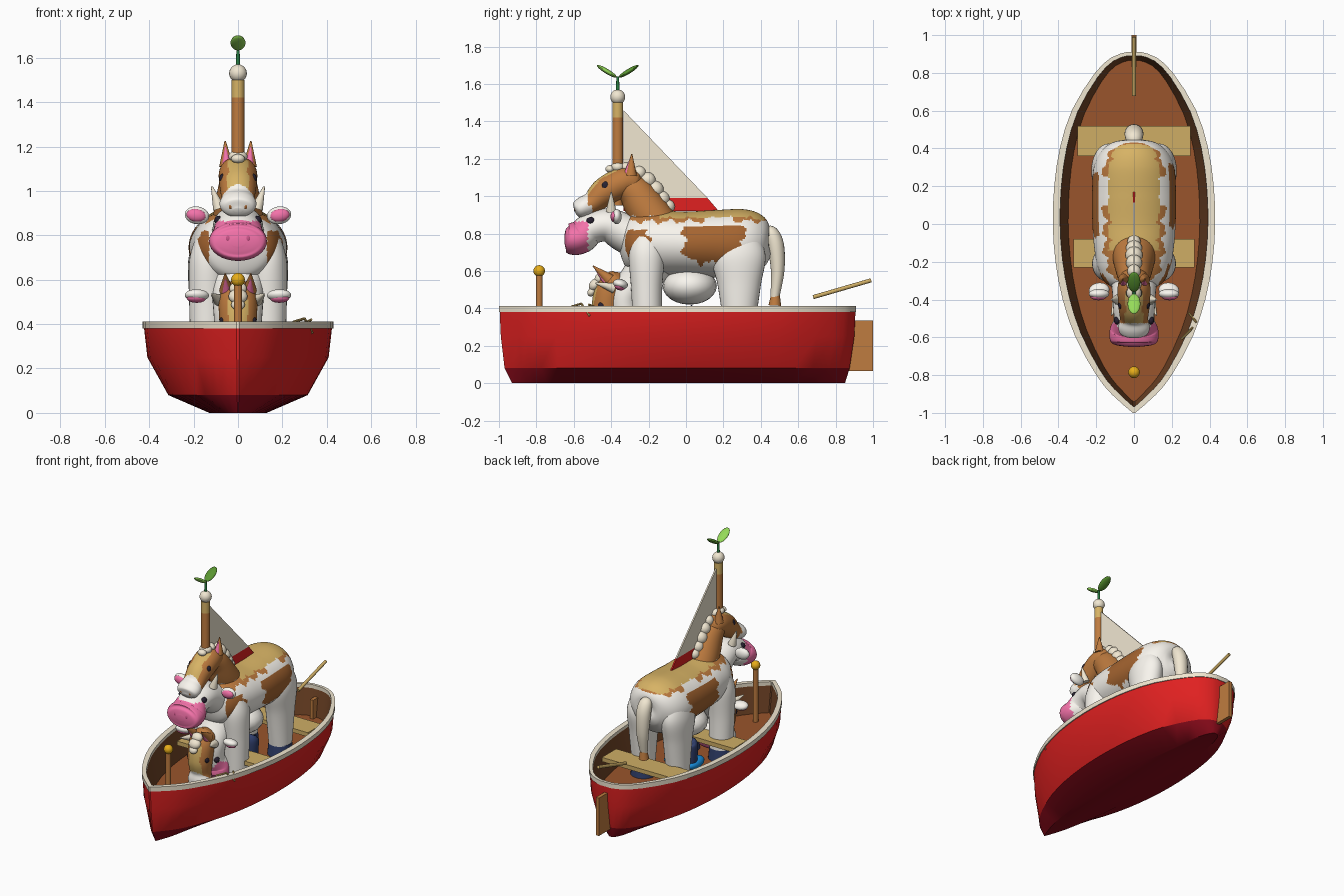
import bpy, bmesh, math
from mathutils import Matrix, Vector, Euler

if "Cube" in bpy.data.objects:
    bpy.data.objects.remove(bpy.data.objects["Cube"])

COLORS = {'red': (.75, .015, .015), 'dark_red': (.25, .003, .01), 'cream': (.88, .8, .64), 'plank': (.62, .42, .13),
          'floor': (.32, .09, .025), 'inner': (.17, .06, .02), 'white': (.95, .92, .86), 'brown': (.52, .2, .05),
          'patch': (.38, .13, .03), 'yellow': (.68, .45, .13), 'pink': (.9, .17, .4), 'dark_pink': (.6, .09, .25),
          'black': (.02, .015, .03), 'gold': (.8, .42, .01), 'green': (.02, .2, .05), 'leaf': (.1, .3, .03),
          'light_leaf': (.3, .7, .1), 'navy': (.03, .05, .15), 'blue': (.01, .3, .8)}
M = {}
for k, c in COLORS.items():
    M[k] = bpy.data.materials.new(k)
    M[k].diffuse_color = (*c, 1)


def finish(bm, name, mats, angle=40):
    bmesh.ops.recalc_face_normals(bm, faces=bm.faces)
    me = bpy.data.meshes.new(name)
    bm.to_mesh(me)
    bm.free()
    for m in mats:
        me.materials.append(M[m])
    me.polygons.foreach_set('use_smooth', [True] * len(me.polygons))
    me.set_sharp_from_angle(angle=math.radians(angle))
    ob = bpy.data.objects.new(name, me)
    bpy.context.collection.objects.link(ob)
    return ob


def ball(name, p, r, mat, rot=(0, 0, 0)):
    bm = bmesh.new()
    r = r if isinstance(r, tuple) else (r, r, r)
    bmesh.ops.create_uvsphere(bm, u_segments=20, v_segments=12, radius=1,
                              matrix=Matrix.LocRotScale(Vector(p), Euler(rot), Vector(r)))
    return finish(bm, name, [mat])


def rod(name, a, b, r1, r2, mat, seg=16):
    a, b = Vector(a), Vector(b)
    bm = bmesh.new()
    q = (b - a).to_track_quat('Z', 'Y')
    bmesh.ops.create_cone(bm, cap_ends=True, segments=seg, radius1=r1, radius2=r2, depth=(b - a).length,
                          matrix=Matrix.LocRotScale((a + b) / 2, q, None))
    return finish(bm, name, [mat])


def box(name, p, size, mat):
    bm = bmesh.new()
    bmesh.ops.create_cube(bm, size=1, matrix=Matrix.LocRotScale(Vector(p), None, Vector(size)))
    return finish(bm, name, [mat])


def smooth_path(pts, n):
    # Catmull-Rom interpolation of tuples
    out = []
    for i in range(len(pts) - 1):
        p0, p1, p2, p3 = (pts[max(0, min(len(pts) - 1, i + k))] for k in (-1, 0, 1, 2))
        for s in range(n):
            t = s / n
            out.append([.5 * (2 * b + (c - a) * t + (2 * a - 5 * b + 4 * c - d) * t * t + (3 * b - a - 3 * c + d) * t ** 3)
                        for a, b, c, d in zip(p0, p1, p2, p3)])
    return out + [list(pts[-1])]


def skin(bm, rings, caps=True):
    vs = [[bm.verts.new(p) for p in r] for r in rings]
    n = len(vs[0])
    for i in range(len(vs) - 1):
        for j in range(n):
            k = (j + 1) % n
            bm.faces.new((vs[i][j], vs[i][k], vs[i + 1][k], vs[i + 1][j])).material_index = i
    if caps:
        bm.faces.new(vs[0])
        bm.faces.new(vs[-1]).material_index = len(vs) - 1


def loft(name, pts, mats, pick=None, x0=0, n=8, seg=32):
    # tube along (y, z, width radius, thickness radius); pick(x, y, z) chooses the colour
    path = smooth_path(pts, n)
    rings = []
    for i, (y, z, rx, rn) in enumerate(path):
        a, b = path[max(0, i - 1)], path[min(len(path) - 1, i + 1)]
        t = Vector((b[0] - a[0], b[1] - a[1])).normalized()
        rings.append([(x0 + rx * math.cos(u), y - rn * math.sin(u) * t.y, z + rn * math.sin(u) * t.x)
                      for u in (2 * math.pi * j / seg for j in range(seg))])
    bm = bmesh.new()
    skin(bm, rings)
    for f in bm.faces:
        f.material_index = mats.index(pick(*f.calc_center_median())) if pick else 0
    return finish(bm, name, mats, 60)


# Boat: outline half widths from bow to stern
OUT = smooth_path([(0, .006), (.05, .115), (.105, .2), (.21, .31), (.315, .378), (.42, .416), (.525, .43),
                   (.63, .422), (.735, .392), (.84, .328), (.94, .21), (.985, .12), (1, .04)], 2)


def outline(z, s, y0, y1):
    side = [(w * s, y0 + (y1 - y0) * t, z) for t, w in OUT]
    return side + [(-x, y, z) for x, y, z in reversed(side)]


bm = bmesh.new()
skin(bm, [outline(*p) for p in ((0, .3, -.93, .85), (.08, .73, -.97, .875), (.25, .95, -.99, .9),
                                (.385, .985, -.996, .906))], False)
bm.verts.ensure_lookup_table()
bm.faces.new(bm.verts[:len(OUT) * 2])
finish(bm, 'hull', ['dark_red', 'red', 'red'], 35)
bm = bmesh.new()
skin(bm, [outline(*p) for p in ((.38, .95, -.98, .89), (.38, 1, -1, .91), (.412, 1, -1, .91), (.412, .91, -.965, .89),
                                (.38, .91, -.965, .89))], False)
finish(bm, 'rim', ['cream'] * 4, 35)
bm = bmesh.new()
skin(bm, [outline(.2, .81, -.94, .865), outline(.4, .915, -.967, .892)], False)
finish(bm, 'inner_wall', ['inner'], 35)
bm = bmesh.new()
bm.faces.new([bm.verts.new(p) for p in outline(.2, .815, -.942, .867)])
finish(bm, 'floor', ['floor'])
box('front_seat', (0, -.155, .345), (.64, .15, .03), 'plank')
box('rear_seat', (0, .44, .345), (.6, .16, .03), 'plank')
box('rudder', (0, .915, .2), (.025, .17, .27), 'brown')
rod('tiller', (0, .68, .46), (0, .99, .55), .011, .011, 'plank')
rod('bow_post', (0, -.785, .2), (0, -.785, .59), .018, .018, 'brown')
ball('bow_knob', (0, -.785, .6), .031, 'gold')
for a, b in (((.25, -.61, .41), (.3, -.56, .425)), ((.3, -.56, .425), (.335, -.515, .36)), ((.29, -.47, .4), (.33, -.52, .42))):
    rod('twig', a, b, .006, .006, 'plank', 8)

# Mast, sail and sprout
rod('mast', (0, -.365, .95), (0, -.365, 1.42), .029, .029, 'brown', 24)
rod('mast_top', (0, -.365, 1.42), (0, -.365, 1.5), .029, .029, 'yellow', 24)
ball('mast_knob', (0, -.365, 1.53), .04, 'cream')
rod('sprout_stem', (0, -.365, 1.56), (0, -.365, 1.64), .01, .007, 'green')
for s, m in ((-1, 'light_leaf'), (1, 'leaf')):
    ball('sprout_leaf', (0, -.365 + s * .058, 1.667), (.034, .062, .013), m, (s * .55, 0, 0))


def sheet(name, yz, mat):
    bm = bmesh.new()
    skin(bm, [[(x, y, z) for y, z in yz] for x in (-.005, .005)])
    finish(bm, name, [mat] * 2, 20)


sheet('sail', [(-.335, 1.46), (-.335, .99), (.115, .99)], 'cream')
sheet('sail_band', [(-.335, .99), (-.335, .92), (.175, .92), (.115, .99)], 'red')


# Spotted body
def jag(a, s=.016):
    return s * (math.sin(a * 60) + .5 * math.sin(a * 131 + 1))


def body_color(x, y, z):
    if z > .88 + jag(y, .01) and y > -.14 and abs(x) < .135:
        return 'yellow'
    if z > .865 + jag(y + 2, .01) and (y < .1 or y > .25) and abs(x) < .17:
        return 'brown'
    side = y if x > 0 else y + .05
    if -.01 + jag(z) < side < .31 + jag(z + 1) and .64 + jag(y) + .15 * max(0, .12 - side) < z < .84:
        return 'patch'
    if -.35 < side < -.2 + jag(z) and .67 + jag(y) < z < .82 and abs(x) > .13:
        return 'patch'
    return 'white'


loft('body', [(.445, .73, .03, .03), (.435, .73, .1, .1), (.39, .735, .17, .165), (.3, .74, .213, .19), (.15, .745, .222, .18),
              (0, .745, .22, .172), (-.13, .75, .21, .172), (-.24, .75, .19, .162), (-.32, .75, .14, .13), (-.36, .75, .03, .03)],
     ['white', 'yellow', 'patch', 'brown'], body_color, n=18, seg=112)
for s in (-1, 1):
    loft('front_leg', [(-.2, .78, .06, .08), (-.21, .68, .085, .095), (-.21, .5, .085, .083), (-.205, .28, .078, .078)],
         ['white'], x0=s * .135)
    loft('rear_leg', [(.27, .8, .06, .1), (.28, .68, .09, .145), (.285, .52, .085, .115), (.285, .28, .075, .08)],
         ['white'], x0=s * .135)
    for y in (-.205, .285):
        rod('hoof', (s * .135, y, .2), (s * .135, y, .285), .085, .077, 'navy', 24)
    loft('hidden_trouser', [(.06, .4, .03, .03), (.05, .37, .05, .05), (.05, .25, .045, .045)], ['navy'], x0=s * .07, seg=16)
    ball('hidden_shoe', (s * .08, .02, .235), (.05, .09, .038), 'blue')
ball('belly_pouch', (0, .02, .52), (.16, .145, .1), 'white')
loft('tail', [(.42, .8, .03, .03), (.455, .8, .045, .04), (.48, .73, .05, .045), (.49, .6, .042, .036), (.475, .46, .025, .024)],
     ['cream'], seg=20)
rod('tail_tip', (0, .475, .415), (0, .478, .47), .034, .024, 'brown')

# Cow head
cow = [loft('cow_head', [(-.18, .74, .14, .12), (-.32, .8, .12, .105), (-.42, .845, .112, .09), (-.51, .825, .108, .085),
                         (-.56, .782, .128, .088), (-.615, .77, .127, .085), (-.64, .77, .1, .06), (-.65, .77, .03, .02)],
            ['white', 'pink'], lambda x, y, z: 'pink' if y < -.525 and z < .865 else 'white')]


# Horse head
def horse_color(x, y, z):
    if y < -.525 or (y < -.5 and z < .95):
        return 'white'
    if abs(x) < .045 + jag(y, .005) and z > 1.0 + (y + .45) * .6 and y < -.36:
        return 'yellow'
    if z < .885 + jag(y, .01):
        return 'white'
    return 'brown'


HM = ['brown', 'white', 'yellow']
loft('horse_neck', [(-.1, .79, .12, .1), (-.19, .9, .11, .11), (-.265, 1.01, .09, .095), (-.33, 1.06, .075, .07)],
     HM, horse_color, seg=64, n=14)
horse = [loft('horse_head', [(-.25, 1.055, .03, .02), (-.262, 1.06, .065, .06), (-.33, 1.075, .086, .08), (-.43, 1.025, .083, .078),
                             (-.5, .965, .075, .06), (-.55, .94, .083, .056), (-.58, .92, .068, .045), (-.593, .913, .02, .012)],
              HM, horse_color, seg=64, n=12)]
for s in (-1, 1):
    cow += [ball('cow_ear', (s * .185, -.37, .89), (.055, .026, .04), 'white', (0, -s * .15, 0)),
            ball('cow_inner_ear', (s * .188, -.384, .89), (.044, .02, .029), 'pink', (0, -s * .15, 0)),
            rod('cow_horn', (s * .085, -.4, .92), (s * .118, -.4, 1.02), .028, .004, 'cream'),
            ball('cow_eye', (s * .088, -.51, .868), (.018, .022, .02), 'black'),
            ball('cow_nostril', (s * .045, -.638, .785), (.014, .012, .02), 'dark_pink')]
    horse += [rod('horse_ear', (s * .052, -.295, 1.11), (s * .058, -.29, 1.225), .033, .003, 'brown'),
              rod('horse_inner_ear', (s * .052, -.312, 1.12), (s * .057, -.298, 1.2), .02, .003, 'pink'),
              ball('horse_eye', (s * .07, -.43, 1.055), (.014, .02, .023), 'black'),
              ball('horse_nostril', (s * .034, -.588, .932), (.01, .01, .015), 'patch')]
for y, z, r in ((-.405, 1.145, .026), (-.365, 1.155, .036), (-.32, 1.155, .033)):
    horse.append(ball('forelock', (0, y, z), (r * 1.2, r, r * .8), 'cream'))
for y, z, r in ((-.25, 1.125, .036), (-.205, 1.085, .043), (-.165, 1.035, .046), (-.13, .985, .043), (-.095, .945, .036)):
    ball('mane', (0, y, z), r, 'cream')

# Second pair of heads, hanging down in front of the legs
for group, src, dst, deg in ((cow, (0, -.37, .89), (0, -.35, .53), 75), (horse, (0, -.29, 1.14), (0, -.43, .575), 52)):
    mat = Matrix.Translation(dst) @ Matrix.Rotation(math.radians(deg), 4, 'X') @ Matrix.Translation(-Vector(src))
    for o in group:
        c = o.copy()
        c.name = 'lower_' + o.name.split('.')[0]
        c.matrix_world = mat
        bpy.context.collection.objects.link(c)

for m in bpy.data.materials:
    if m.users and not m.is_grease_pencil:
        m.use_nodes = True
        m.node_tree.nodes["Principled BSDF"].inputs["Base Color"].default_value = m.diffuse_color
